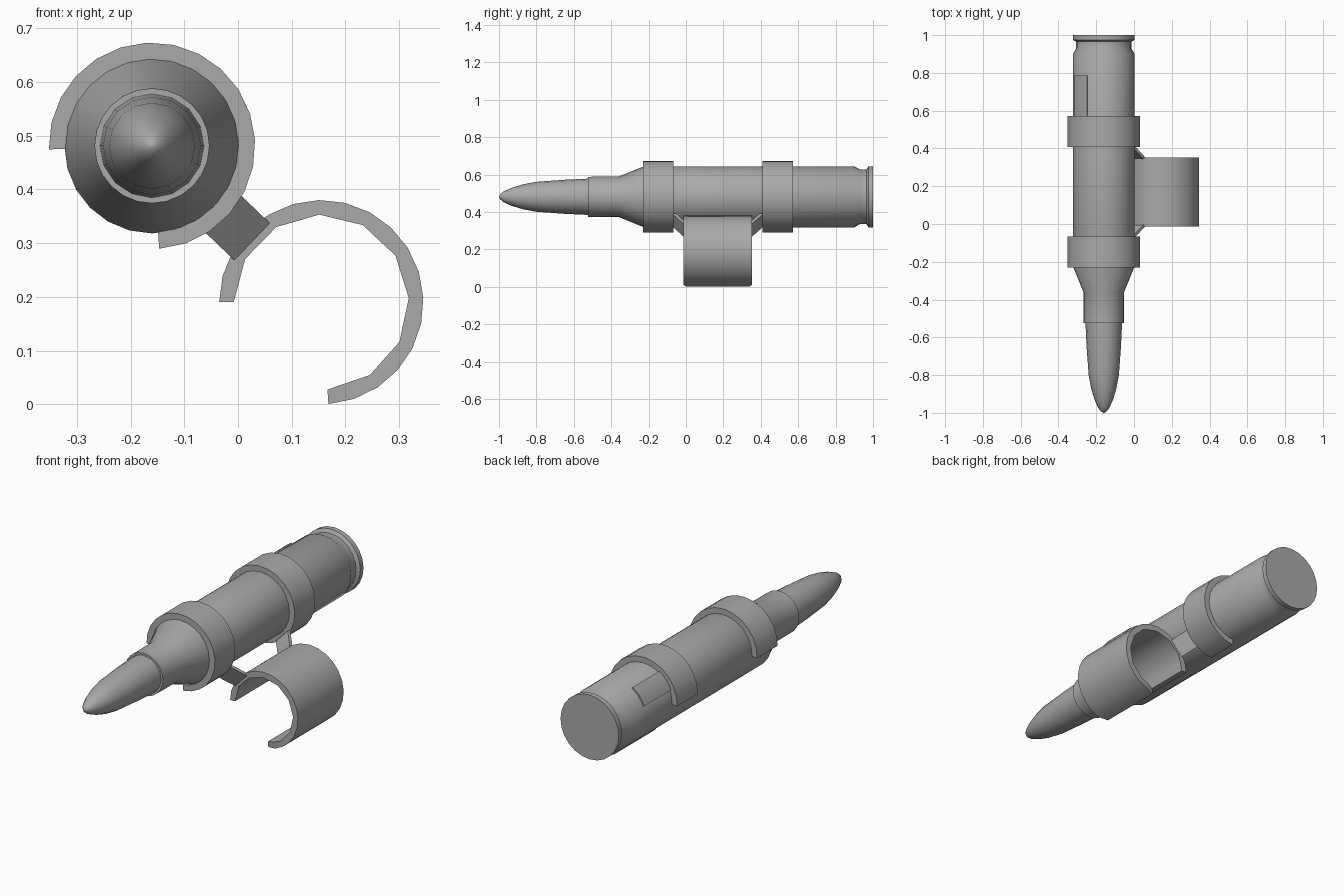
import bpy, bmesh, math
from mathutils import Vector

if "Cube" in bpy.data.objects:
    bpy.data.objects.remove(bpy.data.objects["Cube"], do_unlink=True)

grey = bpy.data.materials.new("plain grey")
grey.use_nodes = True
grey.diffuse_color = (0.4, 0.4, 0.4, 1)
grey.node_tree.nodes["Principled BSDF"].inputs["Base Color"].default_value = (0.4, 0.4, 0.4, 1)

BODY = (-0.16, 0.481)     # x, z of the round's axis
HOOK = (0.155, 0.19)      # x, z of the open hook's axis
CASE_R, CLIP_R = 0.163, 0.19


def finish(name, bm, angle=35):
    bmesh.ops.recalc_face_normals(bm, faces=bm.faces)
    mesh = bpy.data.meshes.new(name)
    bm.to_mesh(mesh)
    bm.free()
    mesh.materials.append(grey)
    obj = bpy.data.objects.new(name, mesh)
    bpy.context.collection.objects.link(obj)
    bpy.ops.object.select_all(action='DESELECT')
    obj.select_set(True)
    bpy.context.view_layer.objects.active = obj
    bpy.ops.object.shade_smooth_by_angle(angle=math.radians(angle))
    return obj


def bridge(bm, rings):
    """Skin closed loops of points and cap both ends."""
    loops = [[bm.verts.new(p) for p in ring] for ring in rings]
    n = len(loops[0])
    for a, b in zip(loops, loops[1:]):
        for i in range(n):
            j = (i + 1) % n
            bm.faces.new((a[i], a[j], b[j], b[i]))
    bm.faces.new(loops[0])
    bm.faces.new(loops[-1])


def polar(centre, r, deg, y):
    t = math.radians(deg)
    return Vector((centre[0] + r * math.cos(t), y, centre[1] + r * math.sin(t)))


def lathe(name, profile, sides):
    bm = bmesh.new()
    bridge(bm, [[polar(BODY, r, 360 * i / sides, y) for i in range(sides)]
                for y, r in profile])
    return finish(name, bm)


def band(name, centre, y0, y1, start, end, steps, inner, outer, flat=1.0, trim=0.0):
    """Curved strip; flat pulls in every other inner point, trim narrows the end."""
    bm = bmesh.new()
    rings = []
    for i in range(steps + 1):
        a = start + (end - start) * i / steps
        ri = inner * (flat if i % 2 else 1)
        t = trim if i == steps else 0
        rings.append([polar(centre, ri, a, y0 + t), polar(centre, outer, a, y0 + t),
                      polar(centre, outer, a, y1 - t), polar(centre, ri, a, y1 - t)])
    bridge(bm, rings)
    return finish(name, bm)


# Round: case with rim groove, shoulder and neck, then the pointed bullet
lathe("case", [(1.0, CASE_R), (0.975, CASE_R), (0.965, 0.146), (0.93, 0.146),
               (0.9, CASE_R), (-0.225, CASE_R), (-0.36, 0.108), (-0.525, 0.107)], 24)
lathe("bullet", [(-0.5, 0.098), (-0.65, 0.091), (-0.8, 0.08), (-0.87, 0.067),
                 (-0.93, 0.049), (-0.975, 0.029), (-0.992, 0.015), (-1.0, 0.003)], 16)

# Two clips gripping the case, and the locking tab behind the rear one
for name, y0, y1 in (("front_clip", -0.23, -0.067), ("rear_clip", 0.408, 0.572)):
    band(name, BODY, y0, y1, 182, -86, 18, 0.161, CLIP_R + 0.002)
band("locking_tab", BODY, 0.57, 0.785, 122, 157, 4, 0.155, 0.17)

# Open hook hanging beside the round
band("hook", HOOK, -0.013, 0.353, 180, -86, 18, 0.163, CLIP_R, math.cos(math.radians(15)), 0.015)

# Slanted straps from the clips out to the hook
out = Vector((0.72, 0, -0.69))
across = Vector((0.69, 0, 0.72)) * 0.048
axis = Vector((BODY[0], 0, BODY[1]))
for name, y_clip, y_hook in (("front_strap", -0.075, -0.008), ("rear_strap", 0.416, 0.348)):
    side = math.copysign(0.02, y_hook - y_clip)
    rings = []
    for d, y in ((0.178, y_clip), (0.265, y_hook)):
        p = axis + out * d + Vector((0, y, 0))
        q = p + Vector((0, side, 0))
        rings.append([p - across, p + across, q + across, q - across])
    bm = bmesh.new()
    bridge(bm, rings)
    finish(name, bm)
